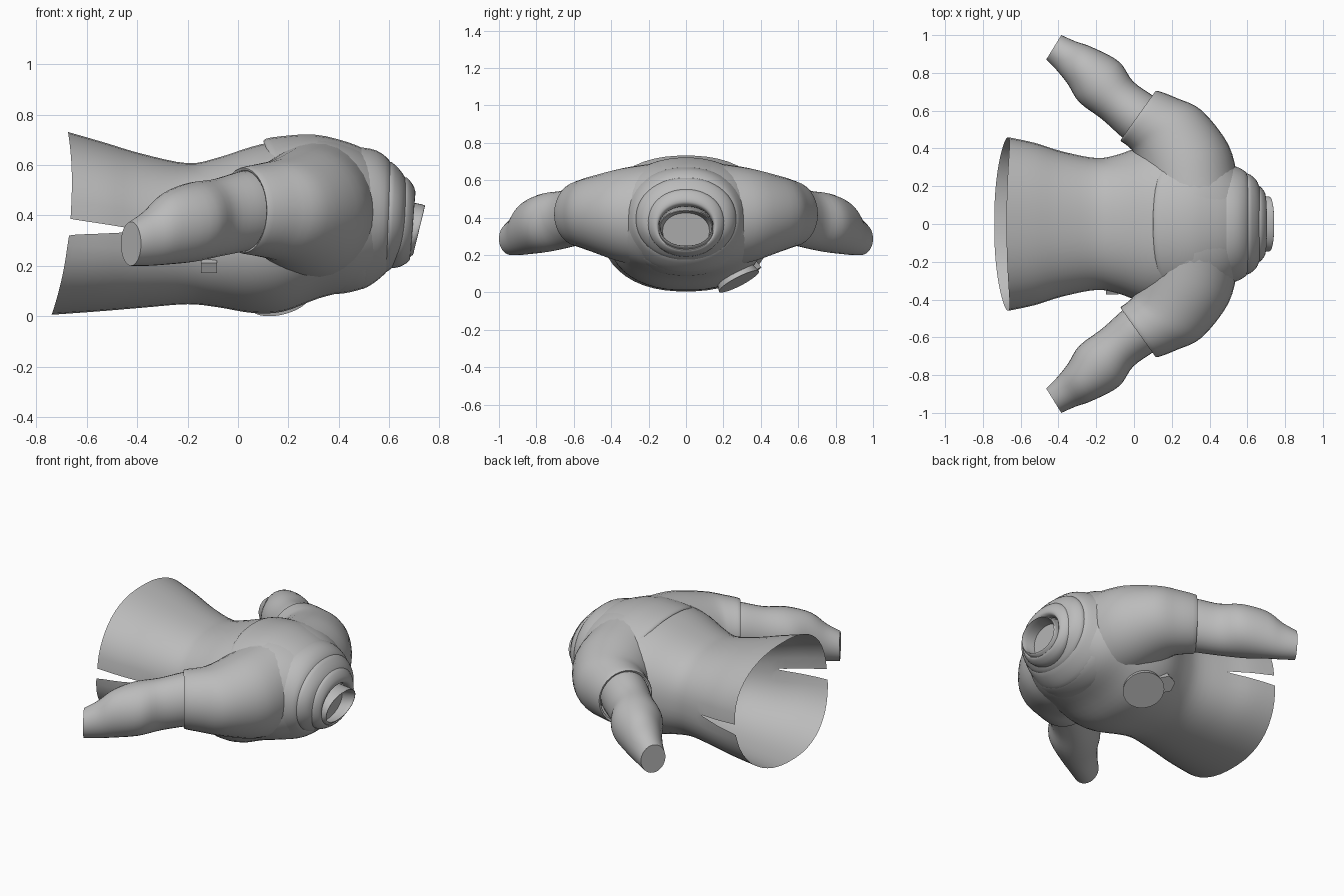
import bpy, bmesh, math
from mathutils import Vector

if "Cube" in bpy.data.objects:
    bpy.data.objects.remove(bpy.data.objects["Cube"])

cloth = bpy.data.materials.new("grey_cloth")
cloth.diffuse_color = (0.5, 0.5, 0.5, 1)
cloth.use_nodes = True
cloth.node_tree.nodes["Principled BSDF"].inputs["Base Color"].default_value = cloth.diffuse_color
N = 48


def finish(name, bm, angle=40):
    bmesh.ops.recalc_face_normals(bm, faces=bm.faces)
    mesh = bpy.data.meshes.new(name)
    bm.to_mesh(mesh)
    bm.free()
    mesh.materials.append(cloth)
    ob = bpy.data.objects.new(name, mesh)
    bpy.context.collection.objects.link(ob)
    bpy.ops.object.select_all(action='DESELECT')
    ob.select_set(True)
    bpy.context.view_layer.objects.active = ob
    bpy.ops.object.shade_smooth_by_angle(angle=math.radians(angle))
    return ob


def smooth_rows(rows, steps=4):
    """Catmull-Rom interpolation between section parameters."""
    out = []
    for i in range(len(rows) - 1):
        a, b = rows[max(i - 1, 0)], rows[i]
        c, d = rows[i + 1], rows[min(i + 2, len(rows) - 1)]
        for s in range(steps):
            t = s / steps
            out.append([0.5 * (2 * q + (r - p) * t + (2 * p - 5 * q + 4 * r - u) * t * t
                               + (3 * q - p - 3 * r + u) * t ** 3)
                        for p, q, r, u in zip(a, b, c, d)])
    return out + [list(rows[-1])]


def loft(name, rings, caps=(False, False), skip=None, angle=40):
    bm = bmesh.new()
    vs = [[bm.verts.new(p) for p in ring] for ring in rings]
    n = len(rings[0])
    for i in range(len(vs) - 1):
        for j in range(n):
            if skip and skip(i, j):
                continue
            k = (j + 1) % n
            bm.faces.new((vs[i][j], vs[i][k], vs[i + 1][k], vs[i + 1][j]))
    for cap, ring in zip(caps, (vs[0], vs[-1])):
        if cap:
            bm.faces.new(ring)
    return finish(name, bm, angle)


def section(row, power=0.87):
    """Ring across x: x at bottom, x at top, side bow, half width, z low, z high."""
    xlo, xhi, bow, w, lo, hi = row
    pts = []
    for j in range(N):
        a = 2 * math.pi * (j + 0.5) / N
        c, s = math.cos(a), math.sin(a)
        y = w * math.copysign(abs(c) ** power, c)
        t = math.copysign(abs(s) ** power, s)
        x = (xlo + xhi) / 2 + (xhi - xlo) / 2 * t + bow * c * c
        pts.append(Vector((x, y, (lo + hi) / 2 + (hi - lo) / 2 * t)))
    return pts


# Torso with flared skirt, waist, chest and shoulders
body = smooth_rows([
    (-.74, -.675, .04, .46, .005, .732),
    (-.56, -.53, .02, .43, .018, .69),
    (-.38, -.38, 0, .385, .033, .645),
    (-.20, -.20, 0, .35, .047, .608),
    (-.08, -.08, 0, .37, .035, .63),
    (.06, .06, 0, .42, .012, .675),
    (.18, .18, 0, .43, .018, .70),
    (.32, .32, 0, .42, .07, .712),
    (.45, .45, 0, .37, .105, .68),
    (.55, .55, 0, .29, .15, .63),
])
rings = [section(r) for r in body]
SLIT = 8
# Side slits tapering from the hem towards the waist
for i in range(SLIT + 1):
    gap = .03 * (1 - i / SLIT) + .003
    mid = (body[i][4] + body[i][5]) / 2 - .015 * (1 - i / SLIT)
    for j in (0, N // 2 - 1):
        rings[i][j].z = mid + gap
    for j in (N - 1, N // 2):
        rings[i][j].z = mid - gap
loft("coat_body", rings, skip=lambda i, j: i < SLIT and j in (N - 1, N // 2 - 1))


# Layered folds around the shoulders and collar
def layer(name, rows, caps=(False, False)):
    return loft(name, [section(r, .95) for r in smooth_rows(rows, 3)], caps, angle=50)


layer("shoulder_yoke", [
    (.36, .10, 0, .40, .10, .695), (.37, .13, 0, .41, .09, .71),
    (.42, .30, 0, .40, .09, .722), (.50, .44, 0, .345, .11, .69),
    (.54, .52, 0, .30, .14, .655)])
layer("hood_fold", [
    (.44, .46, 0, .32, .13, .65), (.48, .48, 0, .33, .105, .67),
    (.53, .55, 0, .305, .125, .658), (.585, .60, 0, .275, .17, .62),
    (.60, .62, 0, .23, .20, .57)])
layer("collar_fold", [
    (.55, .57, 0, .25, .17, .61), (.59, .61, 0, .268, .175, .612),
    (.635, .655, 0, .235, .215, .565), (.655, .675, 0, .19, .23, .52)])
layer("collar_rim", [
    (.60, .63, 0, .19, .19, .55), (.64, .67, 0, .205, .195, .55),
    (.675, .70, 0, .175, .215, .51), (.68, .70, 0, .15, .23, .475),
    (.64, .66, 0, .145, .23, .46)])
layer("neck_band", [
    (.60, .62, 0, .15, .20, .46), (.65, .70, 0, .145, .215, .45),
    (.69, .737, 0, .145, .24, .442), (.69, .735, 0, .135, .25, .435),
    (.62, .66, 0, .125, .23, .425)], (False, True))


def limb(name, rows, side, caps):
    """Rows: inner x,y, outer x,y, z low, z high."""
    out = []
    for ix, iy, ox, oy, lo, hi in smooth_rows(rows):
        ring = []
        for j in range(32):
            a = 2 * math.pi * j / 32
            t = .5 + .5 * math.cos(a)
            z = (lo + hi) / 2 + (hi - lo) / 2 * math.sin(a)
            ring.append((ix + (ox - ix) * t, side * (iy + (oy - iy) * t), z))
        out.append(ring)
    return loft(name, out, caps)


for side, label in ((-1, "right"), (1, "left")):
    # Wide upper sleeve with a lip turned in at its end
    limb(label + "_upper_sleeve", [
        (.05, .10, .55, .24, .13, .69),
        (.03, .25, .50, .42, .16, .665),
        (0, .37, .36, .60, .215, .625),
        (-.03, .41, .23, .665, .235, .607),
        (-.07, .44, .125, .705, .248, .592),
        (-.06, .452, .113, .692, .262, .578)], side, (False, False))
    # Narrow forearm sleeve bulging at the elbow
    limb(label + "_forearm", [
        (-.02, .43, .14, .65, .26, .575),
        (-.07, .465, .10, .68, .255, .575),
        (-.17, .555, -.005, .755, .235, .545),
        (-.29, .645, -.08, .86, .215, .53),
        (-.35, .74, -.22, .935, .205, .49),
        (-.41, .815, -.31, .967, .20, .42),
        (-.465, .87, -.385, 1.0, .20, .375)], side, (False, True))


# Round badge on the chest, with a small tab beside it
def badge(name, loc, normal, radius, depth, segs):
    bm = bmesh.new()
    bmesh.ops.create_cone(bm, cap_ends=True, segments=segs, radius1=radius,
                          radius2=radius * .88, depth=depth)
    ob = finish(name, bm)
    ob.location = loc
    ob.rotation_euler = Vector(normal).to_track_quat('-Z', 'Y').to_euler()


badge("chest_badge", (.16, .27, .085), (.2, .45, -.87), .12, .06, 32)
badge("badge_tab", (.06, .34, .125), (.1, .5, -.85), .06, .05, 6)

# Small toggle at the side of the waist
bm = bmesh.new()
bmesh.ops.create_cube(bm, size=1)
toggle = finish("waist_toggle", bm)
toggle.scale = (.065, .06, .045)
toggle.location = (-.115, -.335, .205)
toggle.rotation_euler = (.5, 0, 0)
